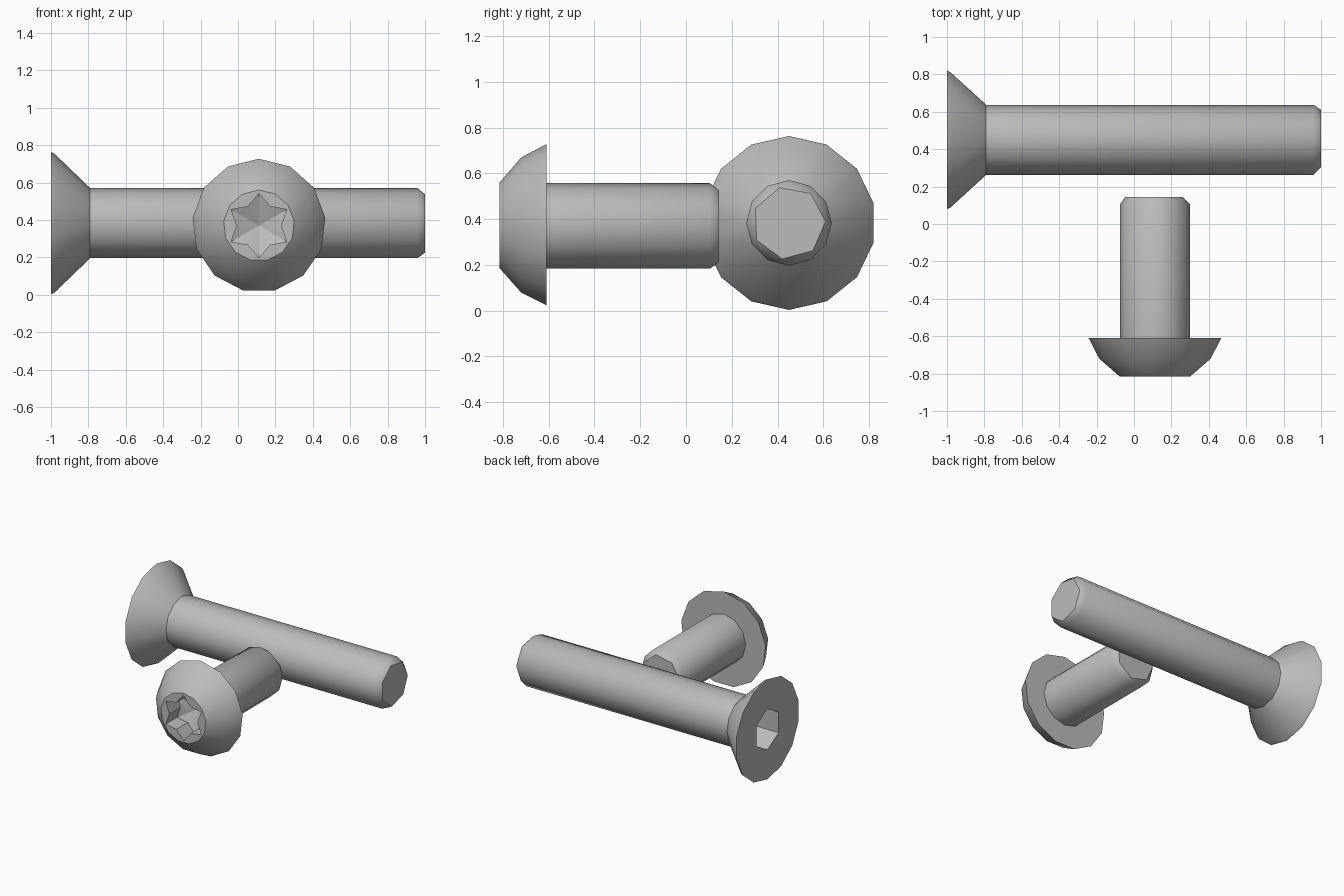
import bpy, bmesh, math
from mathutils import Vector

cube = bpy.data.objects.get("Cube")
if cube:
    bpy.data.objects.remove(cube, do_unlink=True)

steel = bpy.data.materials.new("grey steel")
steel.use_nodes = True
GREY = (0.5, 0.5, 0.5, 1)
steel.diffuse_color = GREY
steel.node_tree.nodes["Principled BSDF"].inputs["Base Color"].default_value = GREY


def stitch(bm, a, b):
    """Join two rings (lists of (angle, vert)) that may differ in count."""
    n, m = len(a), len(b)
    if n == m and abs(a[0][0] - b[0][0]) < 0.01:
        for i in range(n):
            k = (i + 1) % n
            bm.faces.new((a[i][1], a[k][1], b[k][1], b[i][1]))
        return
    i = j = 0
    while i < n or j < m:
        va, vb = a[i % n][1], b[j % m][1]
        next_a = a[0][0] + 360 * (i + 0.5) / n
        next_b = b[0][0] + 360 * (j + 0.5) / m
        if j >= m or (i < n and next_a <= next_b):
            bm.faces.new((va, a[(i + 1) % n][1], vb))
            i += 1
        else:
            bm.faces.new((va, b[(j + 1) % m][1], vb))
            j += 1


def make_screw(name, origin, axis, side, rings, socket_point):
    """rings: (distance, radius, inner radius, sides, start angle), socket first."""
    bm = bmesh.new()
    origin, axis, side = Vector(origin), Vector(axis), Vector(side)
    up = Vector((0, 0, 1))
    loops = []
    for dist, outer, inner, sides, start in rings:
        loop = []
        for i in range(sides):
            angle = start + 360 * i / sides
            t = math.radians(angle)
            r = inner if i % 2 else outer
            p = origin + axis * dist + r * (side * math.cos(t) + up * math.sin(t))
            loop.append((angle, bm.verts.new(p)))
        loops.append(loop)
    for a, b in zip(loops, loops[1:]):
        stitch(bm, a, b)
    # Shallow cone closes the socket, a flat face closes the tip
    centre = bm.verts.new(origin + axis * socket_point)
    floor = [v for _, v in loops[0]]
    for i, v in enumerate(floor):
        bm.faces.new((v, floor[(i + 1) % len(floor)], centre))
    bm.faces.new([v for _, v in loops[-1]])
    bmesh.ops.recalc_face_normals(bm, faces=bm.faces)

    mesh = bpy.data.meshes.new(name)
    bm.to_mesh(mesh)
    bm.free()
    mesh.materials.append(steel)
    obj = bpy.data.objects.new(name, mesh)
    bpy.context.collection.objects.link(obj)
    bpy.ops.object.select_all(action='DESELECT')
    obj.select_set(True)
    bpy.context.view_layer.objects.active = obj
    bpy.ops.object.shade_smooth_by_angle(angle=math.radians(32))


def ring(dist, radius, sides, start=90, inner=None):
    return (dist, radius, radius if inner is None else inner, sides, start)


SHAFT, TIP = 0.187, 0.16

# Long countersunk screw with a hexagonal socket
make_screw("countersunk_screw", (0, 0.45, 0.383), (1, 0, 0), (0, 1, 0), [
    ring(-0.8, 0.155, 6), ring(-1, 0.155, 6),
    ring(-1, 0.38, 14), ring(-0.98, 0.37, 14),
    ring(-0.79, SHAFT, 12), ring(0.96, SHAFT, 12),
    ring(1, TIP, 7, 105)], -0.76)

# Short button-head screw with a six-pointed star socket
make_screw("button_head_screw", (0.112, 0, 0.37), (0, 1, 0), (1, 0, 0), [
    ring(-0.68, 0.172, 12, inner=0.118), ring(-0.815, 0.172, 12, inner=0.118),
    ring(-0.815, 0.19, 13), ring(-0.72, 0.3, 13), ring(-0.61, 0.357, 13),
    ring(-0.61, SHAFT, 12), ring(0.105, SHAFT, 12),
    ring(0.145, TIP, 7, 75)], -0.63)
